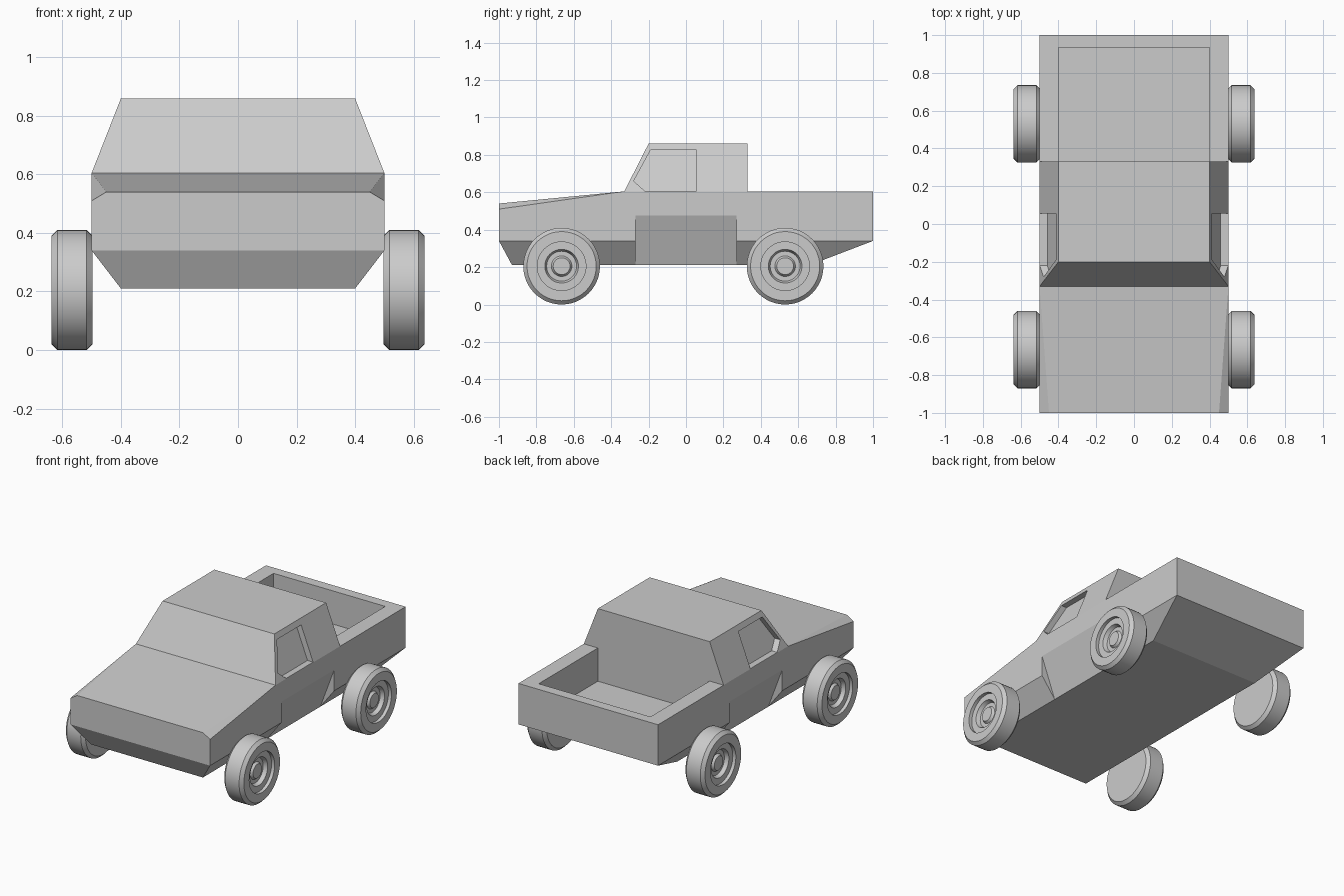
import bpy, bmesh, math

cube = bpy.data.objects.get("Cube")
if cube:
    bpy.data.objects.remove(cube, do_unlink=True)

grey = bpy.data.materials.new("plain grey")
grey.use_nodes = True
grey.diffuse_color = (0.6, 0.6, 0.6, 1)
grey.node_tree.nodes["Principled BSDF"].inputs["Base Color"].default_value = (0.6, 0.6, 0.6, 1)


def finish(name, bm):
    bmesh.ops.recalc_face_normals(bm, faces=bm.faces)
    mesh = bpy.data.meshes.new(name)
    bm.to_mesh(mesh)
    bm.free()
    mesh.materials.append(grey)
    obj = bpy.data.objects.new(name, mesh)
    bpy.context.collection.objects.link(obj)
    return obj


def hull(name, points):
    """Convex solid around the points, with flat areas merged."""
    bm = bmesh.new()
    verts = [bm.verts.new(p) for p in points]
    bmesh.ops.convex_hull(bm, input=verts)
    bmesh.ops.dissolve_limit(bm, angle_limit=0.005, verts=bm.verts, edges=bm.edges)
    return finish(name, bm)


def both(points):
    """Points on the left plus their mirror images."""
    return [(s * x, y, z) for x, y, z in points for s in (1, -1)]


def carve(obj, cutter):
    cutter.hide_render = True
    mod = obj.modifiers.new("cut", 'BOOLEAN')
    mod.operation = 'DIFFERENCE'
    mod.solver = 'EXACT'
    mod.object = cutter
    bpy.context.view_layer.objects.active = obj
    bpy.ops.object.modifier_apply(modifier=mod.name)
    bpy.data.objects.remove(cutter, do_unlink=True)


BELT, ROOF, SILL, FLOOR = 0.605, 0.86, 0.34, 0.21

# Body: tapered underside, sloping bonnet with chamfered edges
body = hull("body", both([
    (0.4, -0.93, FLOOR), (0.4, 0.66, FLOOR),
    (0.5, -1, SILL), (0.5, 1, SILL),
    (0.5, -1, 0.51), (0.45, -1, 0.54),
    (0.5, -0.33, BELT), (0.5, 1, BELT)]))

# Open load bed
carve(body, hull("bed_cutter", both(
    [(0.4, y, z) for y in (0.33, 0.935) for z in (0.39, 0.7)])))

# Slanted cut-outs in the body sides between the wheels
for s in (1, -1):
    carve(body, hull("side_cutter", [
        (s * x, y, z) for y in (-0.27, 0.27)
        for x, z in ((0.51, 0.5015), (0.387, 0.1755), (0.7, 0.5015), (0.7, 0.1755))]))

# Cab
cab = hull("cab", both([
    (0.5, -0.33, BELT), (0.5, 0.33, BELT),
    (0.4, -0.2, ROOF), (0.4, 0.33, ROOF)]))

# Recessed side windows, parallel to the leaning cab sides
window = [(-0.19, 0.825), (0.055, 0.825), (0.055, 0.607), (-0.22, 0.607), (-0.28, 0.66)]
for s in (1, -1):
    carve(cab, hull("window_cutter", [
        (s * (0.5 - 0.1 * (z - BELT) / (ROOF - BELT) + d), y, z)
        for y, z in window for d in (-0.04, 0.1)]))

# Wheel profile as (x, radius), from inner face to hub
profile = [(0.497, 0), (0.497, 0.185), (0.517, 0.205), (0.617, 0.205), (0.637, 0.185),
           (0.637, 0.13), (0.615, 0.13), (0.615, 0.09), (0.59, 0.08),
           (0.59, 0.055), (0.605, 0.045), (0.605, 0)]


def wheel(name, side, y):
    bm = bmesh.new()
    verts = [bm.verts.new((side * x, y, 0.205 + r)) for x, r in profile]
    edges = [bm.edges.new(pair) for pair in zip(verts, verts[1:])]
    bmesh.ops.spin(bm, geom=verts + edges, cent=(0, y, 0.205), axis=(1, 0, 0),
                   angle=math.tau, steps=48, use_merge=True)
    bmesh.ops.remove_doubles(bm, verts=bm.verts, dist=0.0002)
    obj = finish(name, bm)
    bpy.ops.object.select_all(action='DESELECT')
    obj.select_set(True)
    bpy.context.view_layer.objects.active = obj
    bpy.ops.object.shade_smooth_by_angle(angle=math.radians(30))


for side, side_name in ((1, "left"), (-1, "right")):
    wheel("front_" + side_name + "_wheel", side, -0.665)
    wheel("rear_" + side_name + "_wheel", side, 0.53)
